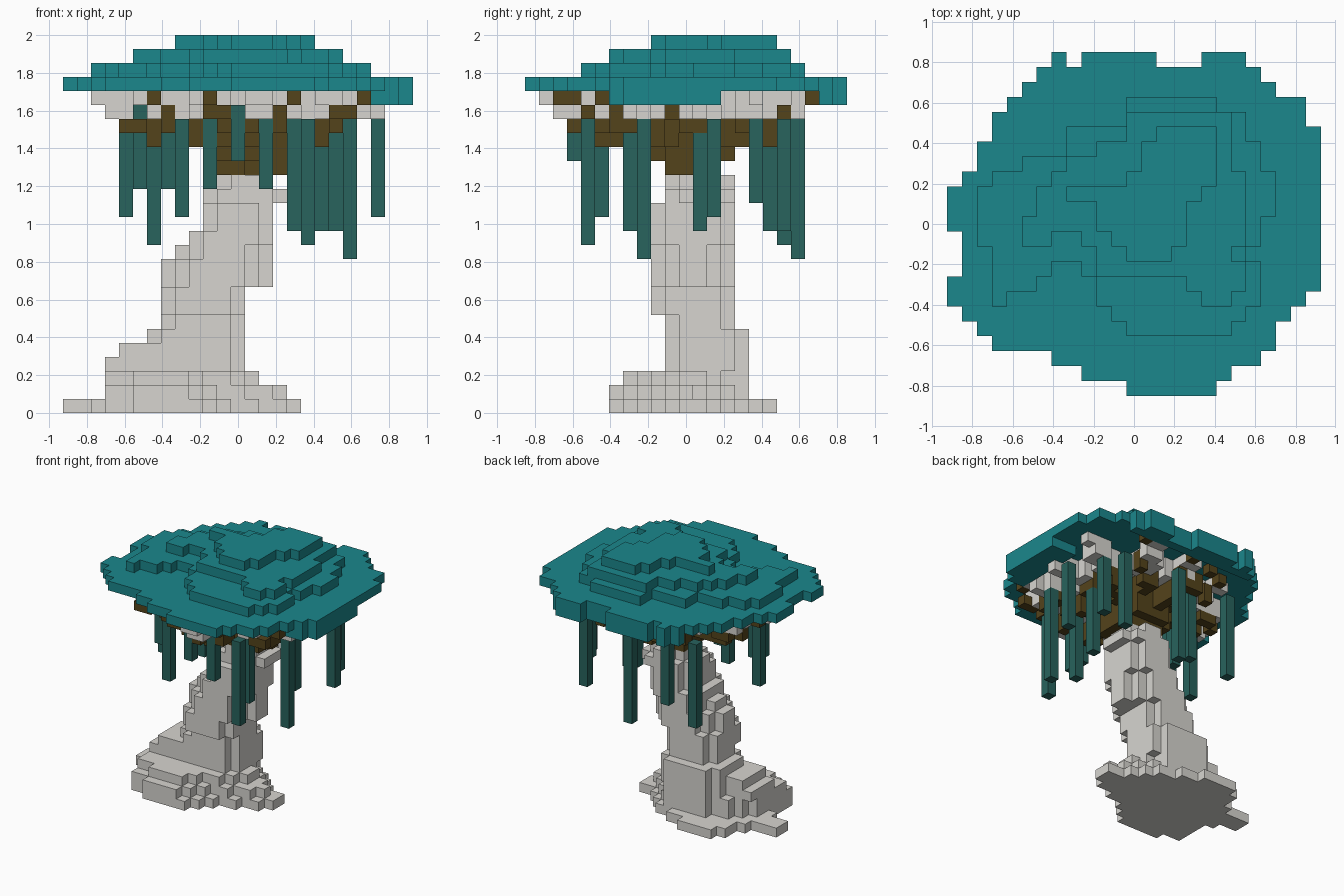
import bpy, bmesh
from mathutils import Vector

cube = bpy.data.objects.get("Cube")
if cube:
    bpy.data.objects.remove(cube, do_unlink=True)

UNIT = 2 / 27                                # edge of one block
ORIGIN = Vector((-12.5, -11.5, 0)) * UNIT    # corner of the block grid
DEPTH = 23                                   # blocks from front to back


def make_material(name, rgb):
    mat = bpy.data.materials.new(name)
    mat.use_nodes = True
    colour = (*rgb, 1)
    mat.diffuse_color = colour
    mat.node_tree.nodes["Principled BSDF"].inputs["Base Color"].default_value = colour
    return mat


TEAL = make_material("teal leaves", (.011, .245, .265))
VINE = make_material("dark green vine", (.021, .125, .11))
BARK = make_material("pale bark", (.68, .665, .63))
BROWN = make_material("brown wood", (.088, .056, .011))


def corners(cell, axis, side):
    """Four corners of one block face, wound outward."""
    u, v = (axis + 1) % 3, (axis + 2) % 3
    ring = [(0, 0), (1, 0), (1, 1), (0, 1)]
    for a, b in ring if side else reversed(ring):
        p = list(cell)
        p[axis] += side
        p[u] += a
        p[v] += b
        yield tuple(p)


def build_blocks(name, cells, mat):
    """Turn a set of grid cells into a mesh of its outer faces."""
    bm = bmesh.new()
    verts = {}
    for cell in sorted(cells):
        for axis in range(3):
            for side in (0, 1):
                near = list(cell)
                near[axis] += 2 * side - 1
                if tuple(near) in cells:
                    continue
                face = []
                for p in corners(cell, axis, side):
                    if p not in verts:
                        verts[p] = bm.verts.new(ORIGIN + Vector(p) * UNIT)
                    face.append(verts[p])
                bm.faces.new(face)
    mesh = bpy.data.meshes.new(name)
    bm.to_mesh(mesh)
    bm.free()
    mesh.materials.append(mat)
    obj = bpy.data.objects.new(name, mesh)
    bpy.context.collection.objects.link(obj)
    return obj


def box(x0, x1, y0, y1, z0, z1):
    return {(x, y, z) for x in range(x0, x1) for y in range(y0, y1) for z in range(z0, z1)}


def column(x, y, z0, z1):
    return box(x, x + 1, y, y + 1, z0, z1)


def layer(level, first_row, spans):
    """One slab: a column span for each row, from back to front."""
    cells = set()
    for row, (start, end) in enumerate(spans, first_row):
        y = DEPTH - 1 - row
        cells |= box(start, end, y, y + 1, level, level + 1)
    return cells


def oval(level, x0, x1, y0, y1, power):
    """Rounded slab filling the given bounds."""
    cx, cy, rx, ry = (x0 + x1) / 2, (y0 + y1) / 2, (x1 - x0) / 2, (y1 - y0) / 2
    return {c for c in box(x0, x1, y0, y1, level, level + 1)
            if abs((c[0] + .5 - cx) / rx) ** power + abs((c[1] + .5 - cy) / ry) ** power <= 1.03}


# Canopy: four stepped slabs, with notches cut from their edges
rim = layer(23, 0, [(7, 20), (6, 21), (5, 22), (4, 24), (3, 24), (3, 25), (2, 25), (2, 25),
                    (1, 25), (0, 25), (0, 25), (0, 25), (1, 25), (1, 25), (1, 25), (0, 25),
                    (0, 24), (1, 23), (2, 22), (3, 22), (7, 21), (9, 19), (12, 18)])
rim -= box(8, 9, 22, 23, 23, 24) | box(14, 17, 22, 23, 23, 24)
second = layer(24, 3, [(12, 18), (12, 20), (8, 20), (8, 21), (5, 21), (3, 22), (2, 22),
                       (2, 22), (2, 21), (2, 21), (3, 20), (3, 21), (3, 21), (3, 21),
                       (11, 20), (12, 19)])
second -= box(7, 9, 8, 9, 24, 25) | box(6, 10, 7, 8, 24, 25) | box(4, 10, 6, 7, 24, 25)
third = layer(25, 4, [(12, 19), (12, 19), (10, 19), (8, 19), (7, 20), (6, 20), (6, 20),
                      (5, 20), (5, 20), (10, 19), (10, 20), (16, 20), (17, 19)])
third -= box(7, 9, 10, 11, 25, 26)
crown = layer(26, 5, [(14, 18), (13, 18), (13, 18), (12, 18), (8, 17), (10, 16),
                      (10, 16), (11, 16), (12, 15)])
# Drooping lip under the side and back edges
lip = {(x, y, 22) for x, y, z in rim if (x >= 22 and 6 <= y <= 13) or y >= 21}
build_blocks("canopy", rim | second | third | crown | lip, TEAL)

# Trunk base: three terraces with a root pointing to the side
base = layer(0, 5, [(5, 9), (4, 11), (4, 13), (3, 14), (0, 15), (0, 17), (2, 17),
                    (3, 16), (3, 14), (3, 12), (3, 11), (5, 10)])
base |= layer(1, 7, [(7, 12), (5, 13), (4, 14), (3, 15), (3, 16), (3, 15), (3, 13),
                     (3, 11), (3, 10), (5, 9)])
base |= layer(2, 7, [(7, 12), (5, 12), (4, 13), (3, 14), (3, 14), (3, 13), (3, 12),
                     (3, 10), (5, 9)])
# Leaning stem of rounded slabs, with a ridge running down to the root
stem_spans = [(6, 13), (6, 13), (6, 13), (7, 13), (7, 13), (7, 13), (7, 15), (7, 15),
              (8, 15), (9, 15), (10, 15), (10, 15), (10, 16), (11, 15)]
stem = box(3, 8, 10, 14, 3, 4) | box(4, 8, 10, 14, 4, 5)
for level, (start, end) in enumerate(stem_spans, 3):
    front = 9 if 7 <= level < 15 else 10
    back = 16 if level < 6 else 15
    stem |= oval(level, start, end, front, back, 2.1 if level < 7 else 1.75)
build_blocks("trunk", base | stem, BARK)

# Branches: brown limbs fan out and rise under pale forked ends
tips = [(2, 10), (5, 5), (9, 3), (13, 1), (18, 4), (21, 6), (22, 11),
        (21, 16), (16, 20), (11, 19), (6, 17), (3, 14)]
hub = Vector((13, 12))
limbs = box(11, 13, 10, 14, 17, 19) | box(14, 16, 10, 14, 17, 19) | oval(18, 10, 16, 9, 15, 2)
limbs |= oval(19, 9, 16, 8, 15, 2) | oval(20, 9, 17, 8, 15, 2)
ends = oval(22, 8, 17, 7, 16, 2)
STEPS = 20
for number, tip in enumerate(tips):
    odd = number % 2
    reach = .85 if odd else .6
    for step in range(STEPS + 1):
        t = step / STEPS
        x, y = (round(c) for c in hub.lerp(Vector(tip), t))
        if t < reach:
            rise = min(20, 18 + round(t * 5))
            low = rise - 1 if odd and t < .7 else rise
            limbs |= column(x, y, low, rise + 2 - odd)
        if t > .4:
            ends |= box(x, x + 2, y, y + 1, 21 if t < .95 else 22, 23)
# Brown knots where limbs break through the pale ends
for x, y in [(6, 5), (10, 2), (16, 2), (16, 3), (21, 5), (18, 20), (7, 18), (12, 20),
             (2, 13), (9, 19)]:
    limbs |= column(x, y, 22, 23)
    x, y = (round(c) for c in Vector((x, y)).lerp(hub, .2))
    limbs |= column(x, y, 20, 22)
# Brown cross pieces under the front edge
limbs |= box(19, 21, 4, 5, 21, 22) | box(10, 12, 3, 4, 21, 22) | box(4, 6, 6, 7, 20, 21)
build_blocks("branches", limbs, BROWN)
build_blocks("branch_tips", ends - limbs - lip, BARK)

# Hanging vines: column, row and lowest block of each; short ones start higher
vines = [(4, 10, 14), (5, 8, 16), (6, 18, 12), (7, 11, 16), (8, 5, 14), (10, 8, 16),
         (12, 3, 18), (14, 4, 16), (16, 7, 13), (17, 4, 12), (18, 12, 13), (19, 18, 13),
         (20, 8, 11), (22, 13, 14), (13, 19, 11), (10, 17, 13), (20, 16, 15)]
hanging = set()
for x, y, low in vines:
    hanging |= column(x, y, low, 22 if low > 14 else 21)
build_blocks("vines", hanging - limbs - ends, VINE)
